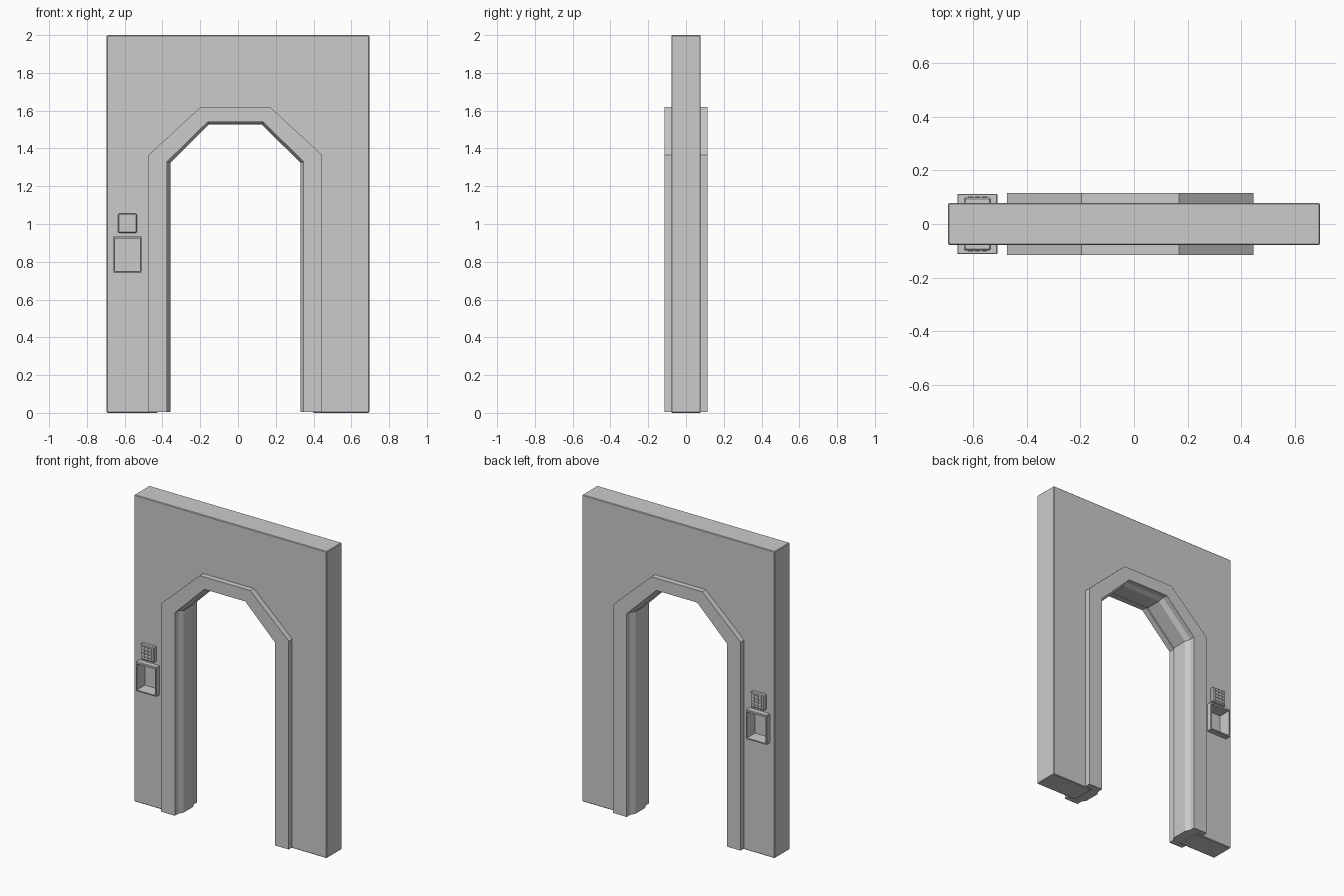
import bpy, bmesh
from mathutils import Vector

if "Cube" in bpy.data.objects:
    bpy.data.objects.remove(bpy.data.objects["Cube"])

CX = -0.014          # doorway is slightly off the wall centre
WALL_Y = 0.078

# half-profiles of the doorway: outer trim edge and inner lip edge (x, z)
OUTER = [(0.460, 0.0), (0.460, 1.365), (0.183, 1.62)]
INNER = [(0.361, 0.0), (0.361, 1.33), (0.147, 1.54)]


def arch(t):
    """Doorway path from left foot to right foot, blended outer -> inner."""
    half = [Vector(o).lerp(Vector(i), t) for o, i in zip(OUTER, INNER)]
    return [(CX - p.x, p.y) for p in half] + [(CX + p.x, p.y) for p in reversed(half)]


def finish(name, bm):
    bmesh.ops.recalc_face_normals(bm, faces=bm.faces[:])
    mesh = bpy.data.meshes.new(name)
    bm.to_mesh(mesh)
    bm.free()
    ob = bpy.data.objects.new(name, mesh)
    bpy.context.collection.objects.link(ob)
    return ob


def add_box(bm, x0, x1, y0, y1, z0, z1):
    verts = bmesh.ops.create_cube(bm, size=1)["verts"]
    for v in verts:
        v.co = ((x0 + x1) / 2 + v.co.x * (x1 - x0),
                (y0 + y1) / 2 + v.co.y * (y1 - y0),
                (z0 + z1) / 2 + v.co.z * (z1 - z0))


def box(name, *dims):
    bm = bmesh.new()
    add_box(bm, *dims)
    return finish(name, bm)


def bevel(ob, width):
    m = ob.modifiers.new("edge_bevel", "BEVEL")
    m.width = width
    m.segments = 1
    m.limit_method = 'ANGLE'


def cut(ob, cutter):
    m = ob.modifiers.new("recess", "BOOLEAN")
    m.operation = 'DIFFERENCE'
    m.solver = 'EXACT'
    m.object = cutter


# wall slab with arched opening
bm = bmesh.new()
outline = [(0.695, 0), (0.695, 2), (-0.695, 2), (-0.695, 0)] + arch(0.5)
face = bm.faces.new([bm.verts.new((x, -WALL_Y, z)) for x, z in outline])
ext = bmesh.ops.extrude_face_region(bm, geom=[face])
bmesh.ops.translate(bm, vec=(0, 2 * WALL_Y, 0),
                    verts=[g for g in ext["geom"] if isinstance(g, bmesh.types.BMVert)])
wall = finish("wall", bm)
bevel(wall, 0.004)

# door trim: lips on both faces and a raised band around the inside
section = [(0, -0.115), (1, -0.115), (1, -0.08), (1.17, -0.05),
           (1.17, 0.05), (1, 0.08), (1, 0.115), (0, 0.115)]
bm = bmesh.new()
rails = [[bm.verts.new((x, y, max(z, 0.006))) for x, z in arch(t)] for t, y in section]
for a, b in zip(rails, rails[1:] + rails[:1]):
    for i in range(len(a) - 1):
        bm.faces.new((a[i], a[i + 1], b[i + 1], b[i]))
for end in (0, -1):
    bm.faces.new([r[end] for r in rails])
finish("door_trim", bm)

# open control boxes, recessed into the wall from both sides
housing = box("control_box", -0.66, -0.51, -0.113, 0.113, 0.743, 0.935)
bevel(housing, 0.003)
bm = bmesh.new()
for s in (-1, 1):
    y0, y1 = sorted((s * 0.03, s * 0.2))
    add_box(bm, -0.651, -0.519, y0, y1, 0.752, 0.922)
cutter = finish("recess_cutter", bm)
cutter.hide_render = True
cutter.hide_viewport = True
cut(wall, cutter)
cut(housing, cutter)

# keypad plates and buttons on both sides
for s, side in ((-1, "front"), (1, "back")):
    y0, y1 = sorted((s * 0.07, s * 0.099))
    plate = box("keypad_" + side, -0.635, -0.535, y0, y1, 0.953, 1.055)
    bevel(plate, 0.005)
    bm = bmesh.new()
    y0, y1 = sorted((s * 0.095, s * 0.104))
    for col in range(3):
        for row in range(4):
            x, z = -0.585 + (col - 1) * 0.026, 1.004 + (row - 1.5) * 0.021
            add_box(bm, x - 0.008, x + 0.008, y0, y1, z - 0.006, z + 0.006)
    finish("keypad_buttons_" + side, bm)
